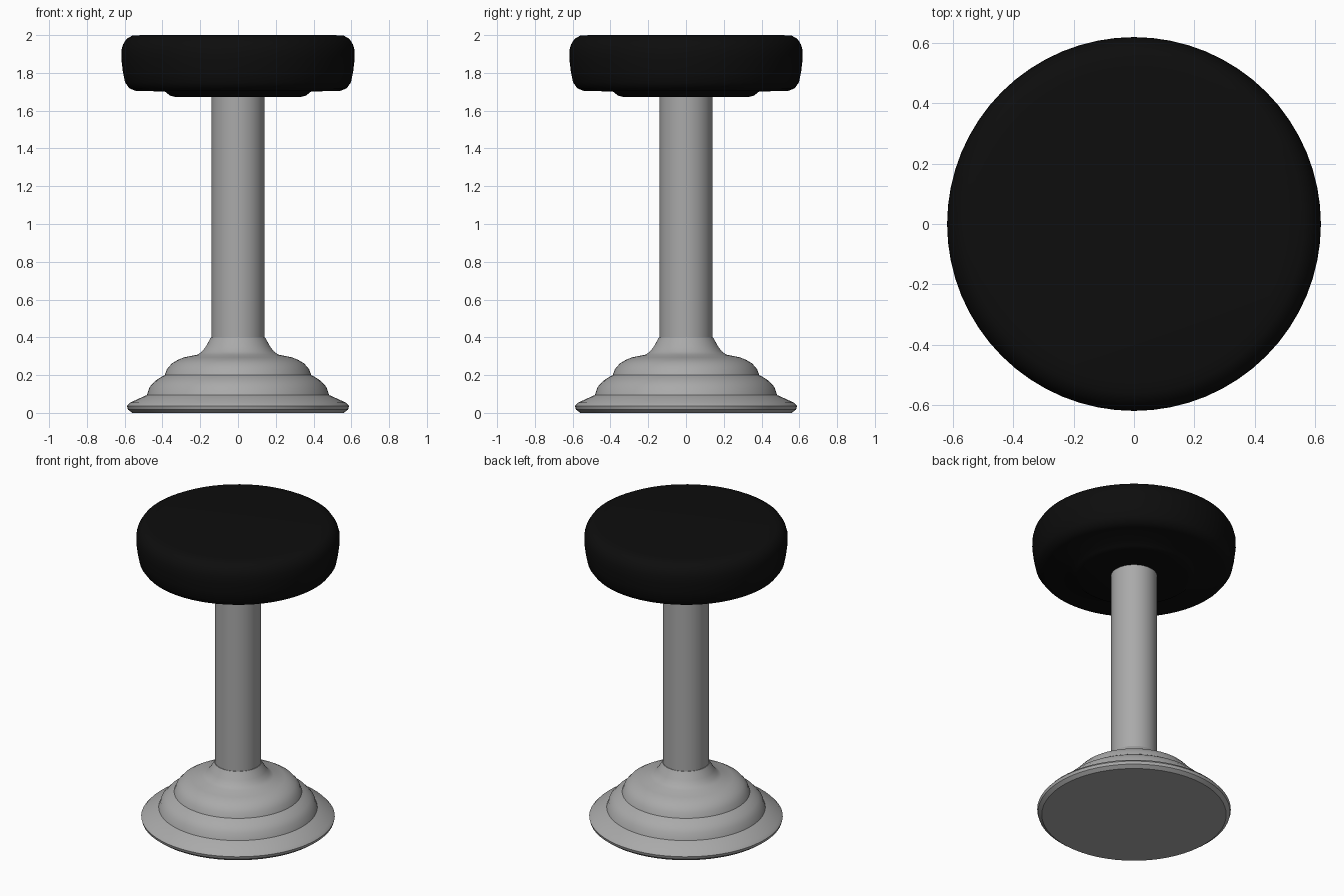
import bpy, bmesh, math

if "Cube" in bpy.data.objects:
    bpy.data.objects.remove(bpy.data.objects["Cube"])


def material(name, value):
    m = bpy.data.materials.new(name)
    m.diffuse_color = (value, value, value, 1)
    m.use_nodes = True
    m.node_tree.nodes["Principled BSDF"].inputs["Base Color"].default_value = m.diffuse_color
    return m


def lathe(name, profile, mat, angle, sides=64):
    """Spin an (radius, height) profile around z; ends on the axis are capped."""
    bm = bmesh.new()
    rings = []
    for r, z in profile:
        rings.append([bm.verts.new((r * math.cos(2 * math.pi * i / sides),
                                    r * math.sin(2 * math.pi * i / sides), z))
                      for i in range(sides)])
    for a, b in zip(rings, rings[1:]):
        for i in range(sides):
            j = (i + 1) % sides
            bm.faces.new((a[i], a[j], b[j], b[i]))
    bm.faces.new(rings[0][::-1])
    bm.faces.new(rings[-1])
    me = bpy.data.meshes.new(name)
    bm.to_mesh(me)
    bm.free()
    me.materials.append(mat)
    ob = bpy.data.objects.new(name, me)
    bpy.context.collection.objects.link(ob)
    bpy.ops.object.select_all(action='DESELECT')
    ob.select_set(True)
    bpy.context.view_layer.objects.active = ob
    bpy.ops.object.shade_smooth_by_angle(angle=math.radians(angle))
    return ob


metal = material("grey metal", 0.40)
leather = material("black leather", 0.004)

# Stepped base flaring into the column
lathe("base", [(0.56, 0.0), (0.583, 0.018), (0.588, 0.036), (0.572, 0.054),
               (0.482, 0.095), (0.468, 0.137), (0.44, 0.168), (0.41, 0.188),
               (0.388, 0.2), (0.376, 0.232), (0.35, 0.262), (0.32, 0.28),
               (0.285, 0.294), (0.215, 0.308), (0.19, 0.325), (0.17, 0.352),
               (0.143, 0.4)], metal, 32)

# Straight column
lathe("column", [(0.14, 0.38), (0.14, 1.68)], metal, 40)

# Round padded seat with a shallow mounting plate underneath
lathe("seat", [(0.33, 1.672), (0.36, 1.68), (0.388, 1.702), (0.54, 1.704),
               (0.575, 1.718), (0.598, 1.75), (0.61, 1.81), (0.618, 1.875),
               (0.617, 1.92), (0.609, 1.95), (0.59, 1.98), (0.56, 1.997),
               (0.51, 2.0)], leather, 50)
